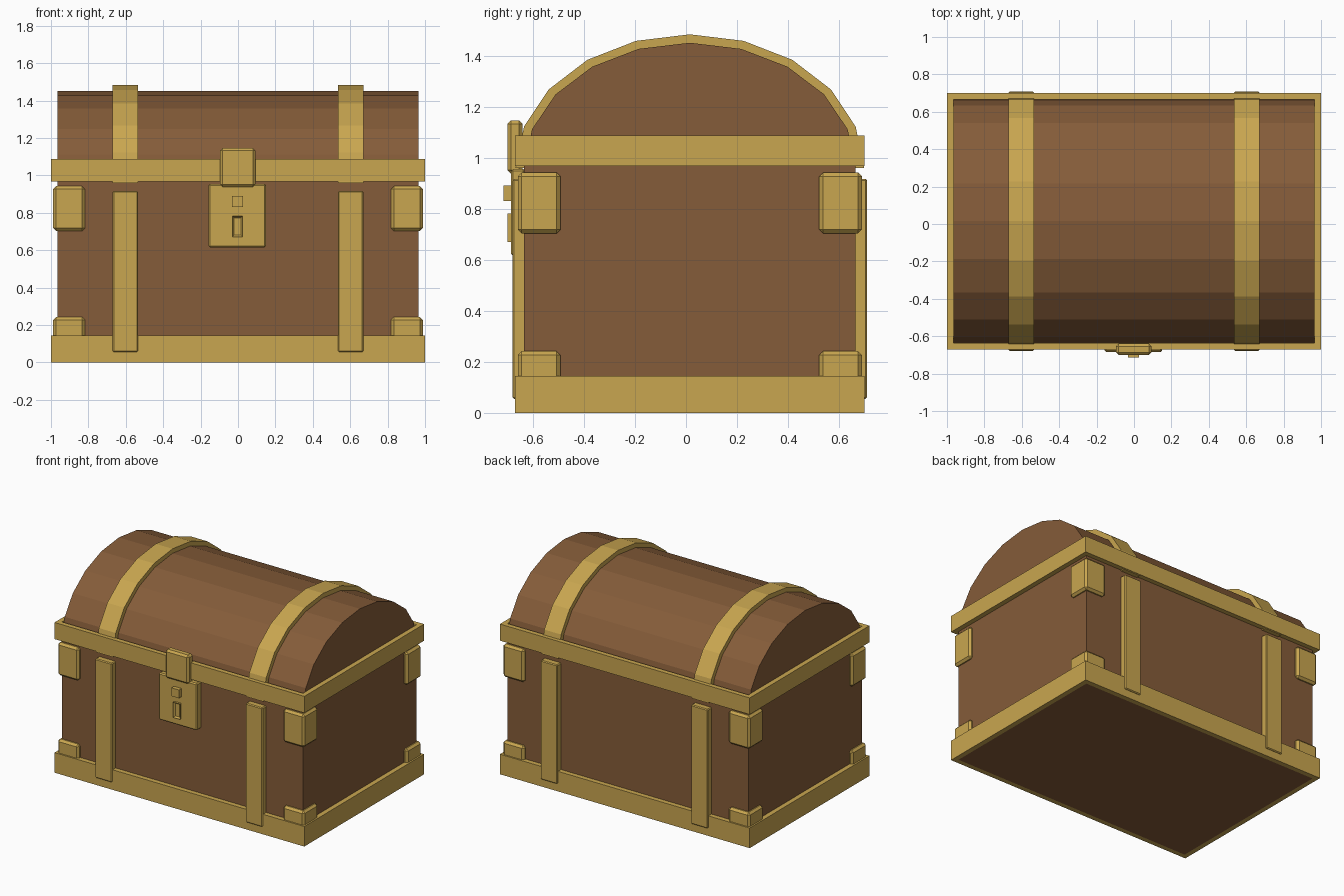
import bpy
import bmesh
from math import sin, cos, pi

old = bpy.data.objects.get("Cube")
if old:
    bpy.data.objects.remove(old, do_unlink=True)

CY = 0.015                    # depth centre of the chest body
HALF_X, HALF_Y = 0.965, 0.65  # half size of the wooden body
SPRING = 0.96                 # height where the lid arch starts


def material(name, colour):
    mat = bpy.data.materials.new(name)
    mat.use_nodes = True
    mat.diffuse_color = colour
    mat.node_tree.nodes["Principled BSDF"].inputs["Base Color"].default_value = colour
    return mat


wood = material("brown wood", (0.235, 0.107, 0.041, 1))
brass = material("brass", (0.584, 0.381, 0.080, 1))


def finish(name, bm, mat):
    bmesh.ops.recalc_face_normals(bm, faces=bm.faces)
    mesh = bpy.data.meshes.new(name)
    bm.to_mesh(mesh)
    bm.free()
    mesh.materials.append(mat)
    obj = bpy.data.objects.new(name, mesh)
    bpy.context.collection.objects.link(obj)
    return obj


def box(name, xs, ys, zs, mat, bevel=0.0):
    bm = bmesh.new()
    bmesh.ops.create_cube(bm, size=1)
    for v in bm.verts:
        for axis, (low, high) in enumerate((xs, ys, zs)):
            v.co[axis] = low if v.co[axis] < 0 else high
    obj = finish(name, bm, mat)
    if bevel:
        mod = obj.modifiers.new("edge bevel", "BEVEL")
        mod.width = bevel
        mod.segments = 1
    return obj


def extrude_x(name, profile, x0, x1, mat):
    """Sweep a closed y-z profile along x."""
    bm = bmesh.new()
    face = bm.faces.new([bm.verts.new((x0, y, z)) for y, z in profile])
    out = bmesh.ops.extrude_face_region(bm, geom=[face])
    moved = [g for g in out["geom"] if isinstance(g, bmesh.types.BMVert)]
    bmesh.ops.translate(bm, verts=moved, vec=(x1 - x0, 0, 0))
    return finish(name, bm, mat)


def arch(a, b, steps=10):
    return [(CY + a * cos(pi * i / steps), SPRING + b * sin(pi * i / steps))
            for i in range(steps + 1)]


def trim_ring(name, z0, z1, width=0.035):
    """Rectangular frame around the body."""
    bm = bmesh.new()
    corners = ((-1, -1), (1, -1), (1, 1), (-1, 1))
    loops = [[bm.verts.new((sx * (HALF_X + w), CY + sy * (HALF_Y + w), z))
              for sx, sy in corners]
             for w, z in ((0, z0), (width, z0), (width, z1), (0, z1))]
    for i in range(4):
        a, b = loops[i], loops[(i + 1) % 4]
        for j in range(4):
            k = (j + 1) % 4
            bm.faces.new((a[j], a[k], b[k], b[j]))
    return finish(name, bm, brass)


# Wooden body and arched lid
box("chest_body", (-HALF_X, HALF_X), (CY - HALF_Y, CY + HALF_Y), (0, 0.97), wood)
extrude_x("arched_lid", arch(HALF_Y, 0.49), -HALF_X, HALF_X, wood)

# Brass frames
trim_ring("base_trim", 0, 0.145)
trim_ring("lid_trim", 0.967, 1.087)

# Lid bands and upright straps on front and back
for side, s in (("left", 1), ("right", -1)):
    xs = sorted((s * 0.535, s * 0.67))
    extrude_x(side + "_lid_band", arch(0.683, 0.523) + arch(0.63, 0.47)[::-1], *xs, brass)
    for end, d in (("front", -1), ("back", 1)):
        ys = sorted((CY + d * 0.63, CY + d * 0.694))
        box(f"{end}_{side}_strap", xs, ys, (0.055, 0.917), brass, 0.006)

        # Corner brackets, upper and lower
        cx = sorted((s * 0.818, s * 0.988))
        cy = sorted((CY + d * 0.507, CY + d * 0.674))
        for level, zs in (("upper", (0.703, 0.942)), ("lower", (0.06, 0.242))):
            box(f"{level}_{end}_{side}_bracket", cx, cy, zs, brass, 0.015)

# Lock: plate, hasp, stud and keyhole cover
box("lock_plate", (-0.157, 0.15), (-0.685, -0.63), (0.615, 0.955), brass, 0.008)
box("lock_hasp", (-0.097, 0.093), (-0.70, -0.64), (0.938, 1.146), brass, 0.014)
box("lock_stud", (-0.033, 0.027), (-0.715, -0.67), (0.83, 0.89), brass)
cover = box("keyhole_cover", (-0.03, 0.025), (-0.70, -0.67), (0.67, 0.782), brass)
bm = bmesh.new()
bm.from_mesh(cover.data)
front = min(bm.faces, key=lambda f: f.calc_center_median().y)
bmesh.ops.inset_individual(bm, faces=[front], thickness=0.014)
bmesh.ops.translate(bm, verts=front.verts, vec=(0, 0.012, 0))
bm.to_mesh(cover.data)
bm.free()
